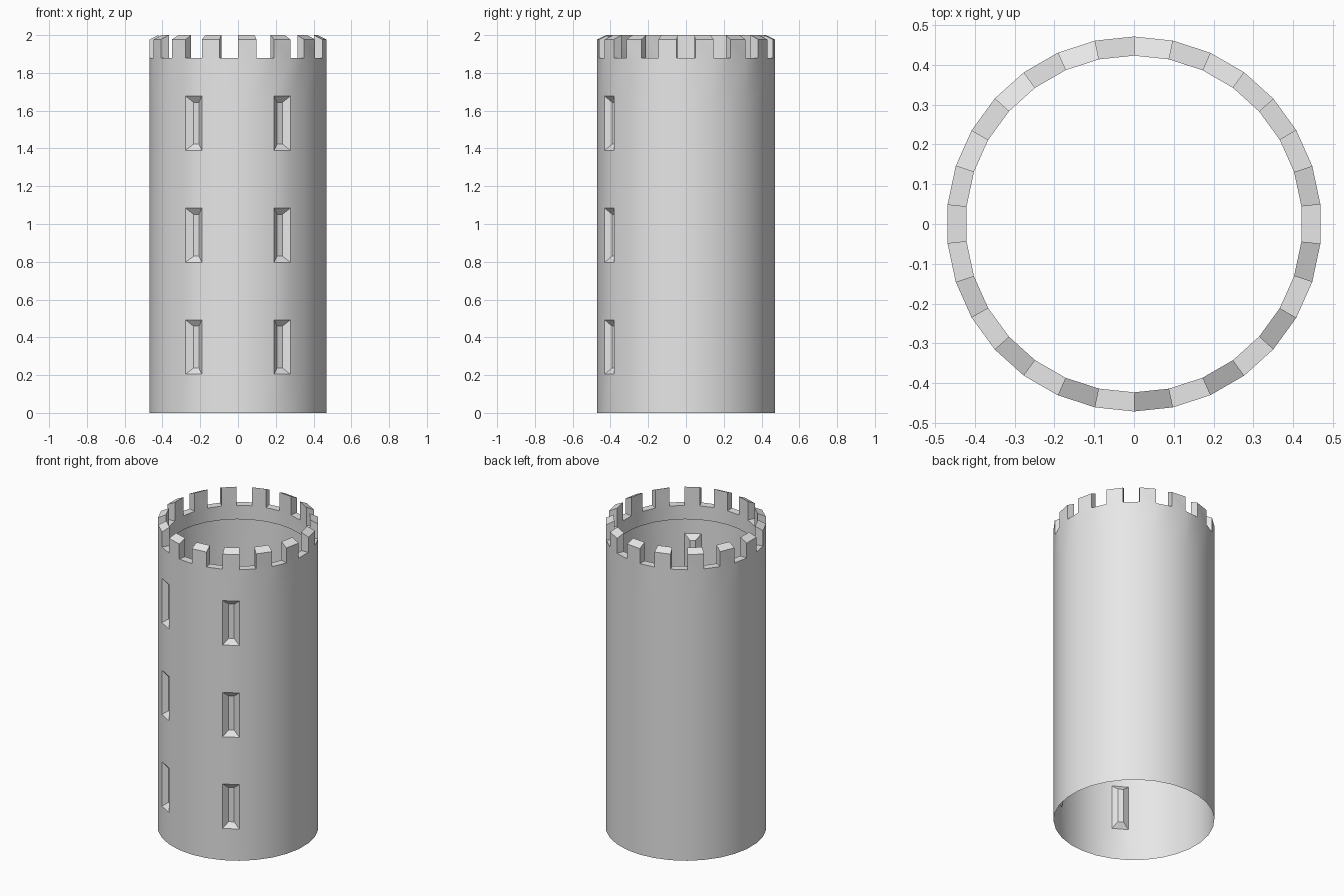
import bpy
import bmesh
from math import cos, sin, radians

cube = bpy.data.objects.get("Cube")
if cube:
    bpy.data.objects.remove(cube, do_unlink=True)

SIDES = 30
STEP = 360 / SIDES
OUTER, INNER = 0.471, 0.423
FLOOR, LIP = 1.88, 1.79
WINDOW_BASES = (0.205, 0.797, 1.39)
WINDOW_HEIGHT = 0.287
WINDOW_COLUMNS = (2, SIDES - 3)

stone = bpy.data.materials.new("grey stone")
stone.use_nodes = True
grey = (0.8, 0.8, 0.8, 1)
stone.diffuse_color = grey
stone.node_tree.nodes["Principled BSDF"].inputs["Base Color"].default_value = grey

# Wall profile: up the outside, over the parapet floor, down and under the lip
levels = [0]
for base in WINDOW_BASES:
    levels += [base, base + WINDOW_HEIGHT]
levels.append(FLOOR)
profile = [(OUTER, z) for z in levels] + [(INNER, FLOOR), (INNER, LIP), (OUTER, LIP)]
floor_row = len(levels) - 1

bm = bmesh.new()
columns = []
for i in range(SIDES):
    a = radians(i * STEP - 90)
    columns.append([bm.verts.new((r * cos(a), r * sin(a), z)) for r, z in profile])

windows, merlons = [], []
for i in range(SIDES):
    left, right = columns[i], columns[(i + 1) % SIDES]
    for row in range(len(profile) - 1):
        face = bm.faces.new((left[row], right[row], right[row + 1], left[row + 1]))
        if row == floor_row and i % 2 == 0:
            merlons.append(face)
        elif row < floor_row and row % 2 == 1 and i in WINDOW_COLUMNS:
            windows.append(face)
bm.normal_update()

# Splayed window recesses
bmesh.ops.inset_individual(bm, faces=windows, thickness=0.033, depth=-0.026,
                           use_even_offset=True)

# Merlons with tops sloping outwards
for face in bmesh.ops.extrude_discrete_faces(bm, faces=merlons)["faces"]:
    for v in face.verts:
        v.co.z = 1.977 if v.co.xy.length > (OUTER + INNER) / 2 else 2.0

bm.normal_update()
mesh = bpy.data.meshes.new("tower_wall")
bm.to_mesh(mesh)
bm.free()
mesh.materials.append(stone)
tower = bpy.data.objects.new("tower_wall", mesh)
bpy.context.collection.objects.link(tower)

bpy.ops.object.select_all(action="DESELECT")
tower.select_set(True)
bpy.context.view_layer.objects.active = tower
bpy.ops.object.shade_smooth_by_angle(angle=radians(30))
